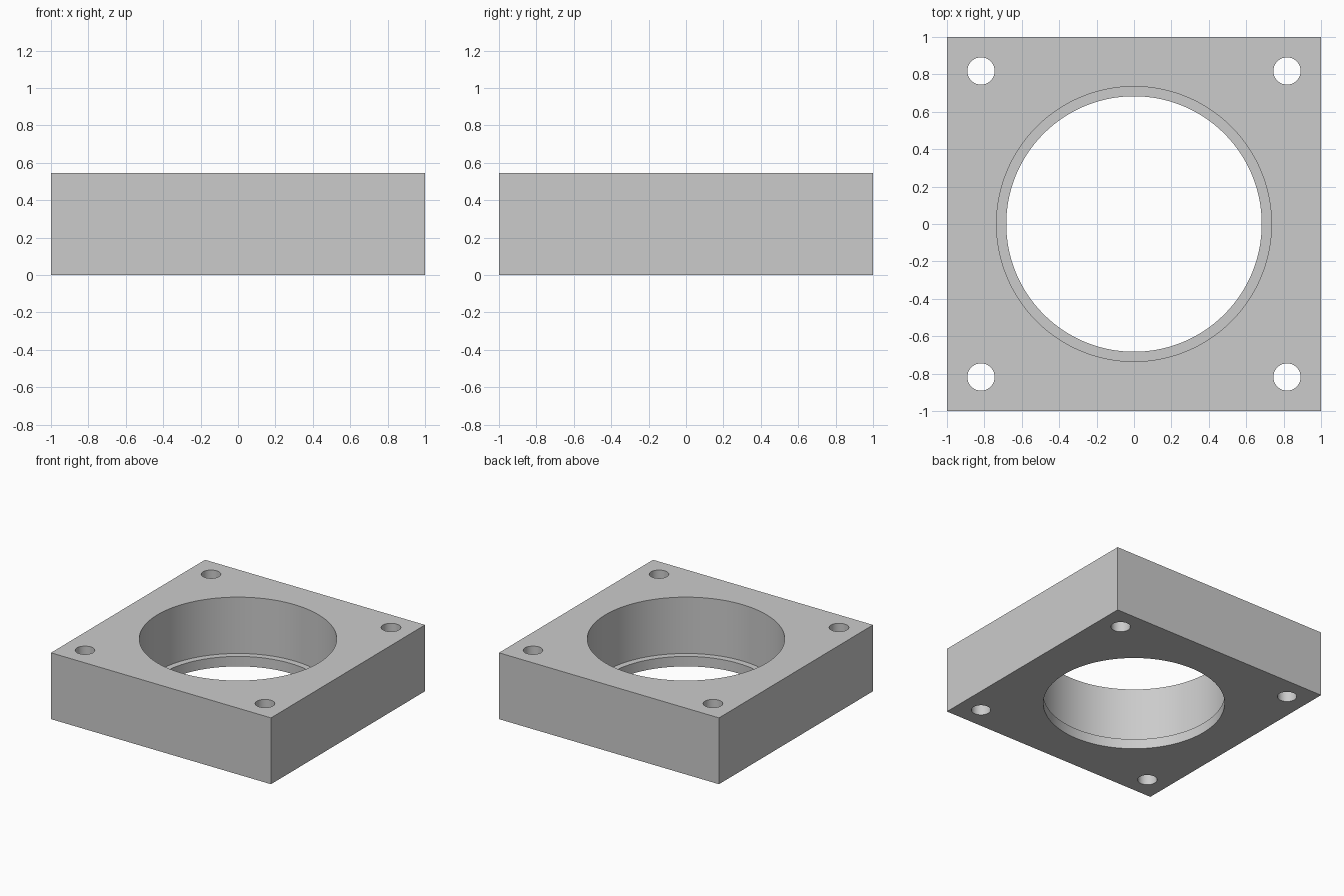
import bpy
import math

HEIGHT = 0.545
LIP = 0.082
HOLE_OFFSET = 0.818

# Remove the default cube
default = bpy.data.objects.get("Cube")
if default:
    bpy.data.objects.remove(default, do_unlink=True)

# Single grey material
grey = bpy.data.materials.new("plain grey")
grey.use_nodes = True
colour = (0.6, 0.6, 0.6, 1)
grey.diffuse_color = colour
for node in grey.node_tree.nodes:
    if node.type == 'BSDF_PRINCIPLED':
        node.inputs["Base Color"].default_value = colour

# Square block
bpy.ops.mesh.primitive_cube_add(size=2, location=(0, 0, HEIGHT / 2))
block = bpy.context.object
block.name = "bearing_block"
block.scale.z = HEIGHT / 2
bpy.ops.object.transform_apply(location=True, rotation=False, scale=True)
block.data.materials.append(grey)


def drill(name, radius, x, y, bottom, sides):
    """Cut a vertical round hole from the bottom level up through the top."""
    top = HEIGHT + 0.2
    bpy.ops.mesh.primitive_cylinder_add(
        vertices=sides, radius=radius, depth=top - bottom,
        location=(x, y, (top + bottom) / 2))
    cutter = bpy.context.object
    cutter.name = name
    cutter.hide_render = True
    cutter.data.materials.append(grey)
    cut = block.modifiers.new(name, 'BOOLEAN')
    cut.operation = 'DIFFERENCE'
    cut.solver = 'EXACT'
    cut.object = cutter
    bpy.ops.object.select_all(action='DESELECT')
    block.select_set(True)
    bpy.context.view_layer.objects.active = block
    bpy.ops.object.modifier_apply(modifier=cut.name)
    bpy.data.objects.remove(cutter, do_unlink=True)


# Wide bore down to the lip, then the narrower opening through it
drill("bore", 0.735, 0, 0, LIP, 128)
drill("lip_opening", 0.683, 0, 0, -0.2, 128)

# Four corner bolt holes
for sx in (-1, 1):
    for sy in (-1, 1):
        drill("bolt_hole", 0.073, sx * HOLE_OFFSET, sy * HOLE_OFFSET, -0.2, 48)

# Smooth bores with crisp rims
bpy.ops.object.shade_smooth_by_angle(angle=math.radians(30))
